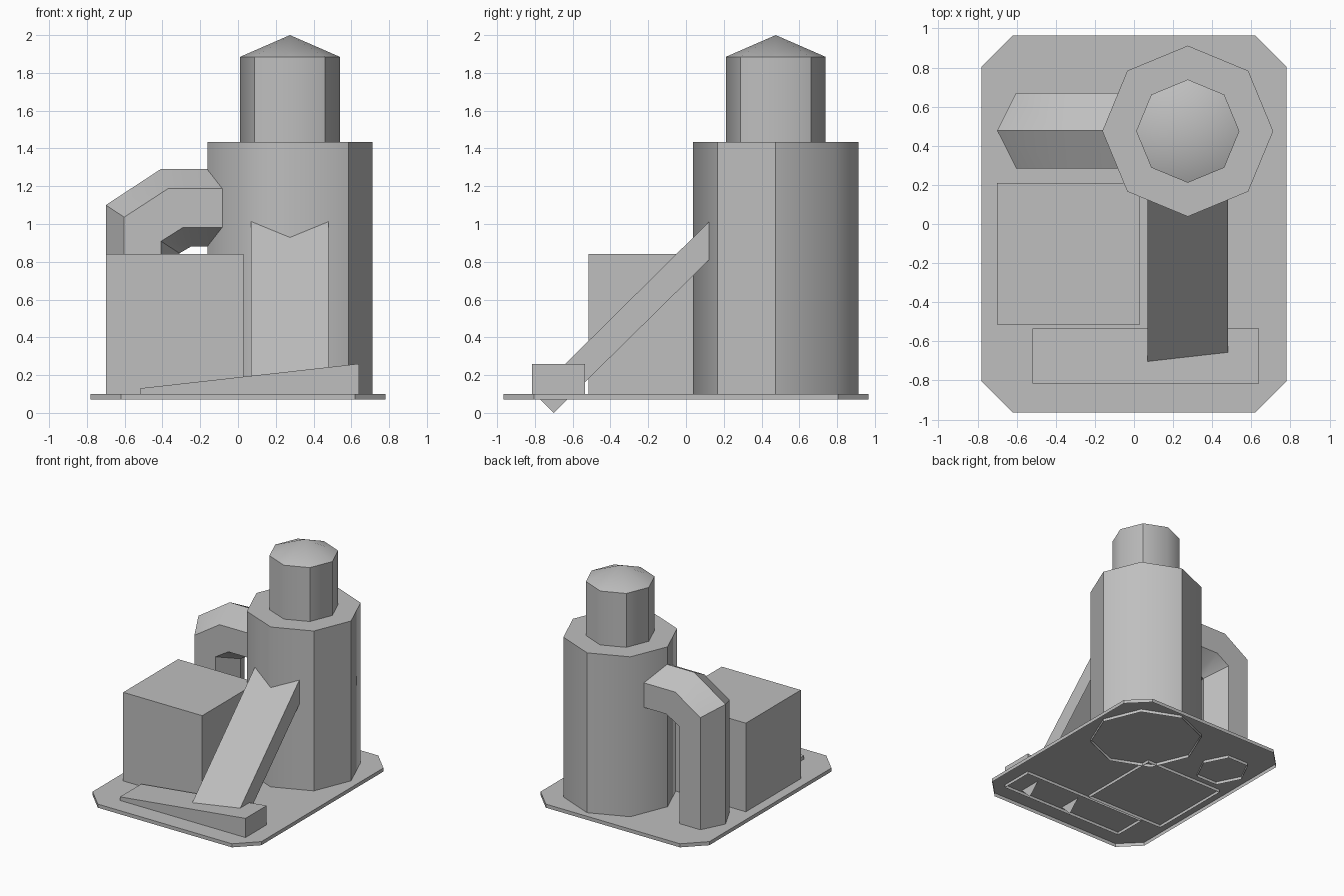
import bpy, bmesh, math

cube = bpy.data.objects.get("Cube")
if cube:
    bpy.data.objects.remove(cube, do_unlink=True)

GREY = (0.52, 0.52, 0.52, 1.0)
grey = bpy.data.materials.new("plain_grey")
grey.use_nodes = True
grey.diffuse_color = GREY
grey.node_tree.nodes["Principled BSDF"].inputs["Base Color"].default_value = GREY

FOOT = 0.075  # open lower end of the parts, inside the plate


def loft(name, rings, closed=True, cap=True, peak=0.0, is_smooth=None):
    """Skin rings of points into a shell; cap the last one, optionally as a cone.
    is_smooth(edge) picks the edges that are shaded softly."""
    bm = bmesh.new()
    rows = [[bm.verts.new(p) for p in ring] for ring in rings]
    count = len(rows[0])
    for low, high in zip(rows, rows[1:]):
        for i in range(count if closed else count - 1):
            j = (i + 1) % count
            bm.faces.new((low[i], low[j], high[j], high[i]))
    if cap:
        top = bm.faces.new(rows[-1])
        if peak:
            tip = bmesh.ops.poke(bm, faces=[top])["verts"][0]
            tip.co.z += peak
    bm.normal_update()
    if is_smooth:
        for f in bm.faces:
            f.smooth = True
        for e in bm.edges:
            e.smooth = bool(is_smooth(e))
    mesh = bpy.data.meshes.new(name)
    bm.to_mesh(mesh)
    bm.free()
    mesh.materials.append(grey)
    obj = bpy.data.objects.new(name, mesh)
    bpy.context.collection.objects.link(obj)
    return obj


def rect(x0, x1, y0, y1, z0, z1):
    """Rectangle with height z0 on its low-x side and z1 on its high-x side."""
    return [(x0, y0, z0), (x1, y0, z1), (x1, y1, z1), (x0, y1, z0)]


CX, CY = 0.275, 0.475


def octagon(radius, z):
    return [(CX + radius * math.cos(k * math.pi / 4),
             CY + radius * math.sin(k * math.pi / 4), z) for k in range(8)]


def soft_corners(corners, eave):
    """Soften the chosen upright corners and every cone edge above the eave."""
    def rule(e):
        a, b = (v.co for v in e.verts)
        if max(a.z, b.z) > eave + 0.01:
            return True
        if abs(a.z - b.z) < 0.01:
            return False
        k = round(math.atan2(a.y - CY, a.x - CX) / (math.pi / 4)) % 8
        return k in corners
    return rule


# Base plate: chamfered skirt, open underneath
W, D, C = 0.78, 0.965, 0.16
outline = [(-W + C, -D), (W - C, -D), (W, -D + C), (W, D - C),
           (W - C, D), (-W + C, D), (-W, D - C), (-W, -D + C)]
loft("base_plate", [[(x, y, z) for x, y in outline] for z in (0.07, 0.1)])

# Tower and its capped upper drum
loft("tower", [octagon(0.437, FOOT), octagon(0.437, 1.435)],
     is_smooth=soft_corners({1, 3, 5, 6}, 1.435))
loft("upper_drum", [octagon(0.264, 1.43), octagon(0.264, 1.885)], peak=0.115,
     is_smooth=soft_corners({0, 2, 4, 6}, 1.885))

# Square building
loft("block", [rect(-0.7, 0.03, -0.515, 0.21, z, z) for z in (FOOT, 0.84)])

# Sloped tray in front
tray = (-0.52, 0.64, -0.815, -0.535)
loft("front_tray", [rect(*tray, FOOT, FOOT), rect(*tray, 0.13, 0.26)])

# Chute: roof and side walls running down from the tower
LEFT, RIGHT = 0.07, 0.48


def chute_section(low, high):
    return [(LEFT, *low), (LEFT, *high), (RIGHT, *high), (RIGHT, *low)]


loft("chute", [chute_section((-0.70, 0.0), (-0.80, 0.10)),
               chute_section((0.30, 0.985), (0.30, 1.188))],
     closed=False, cap=False)


# Six-sided elbow pipe from the plate into the tower
def pipe_ring(outer, inner):
    ring = []
    for t, side in ((0, 0), (.25, -1), (.75, -1), (1, 0), (.75, 1), (.25, 1)):
        x, z = (a + (b - a) * t for a, b in zip(outer, inner))
        ring.append((x, 0.478 + 0.193 * side, z))
    return ring


loft("elbow_pipe", [pipe_ring((-0.70, FOOT), (-0.31, FOOT)),
                    pipe_ring((-0.70, 1.10), (-0.31, 0.845)),
                    pipe_ring((-0.41, 1.29), (-0.25, 0.88)),
                    pipe_ring((0.05, 1.29), (0.05, 0.88))],
     cap=False,
     is_smooth=lambda e: len(e.link_faces) == 2
     and e.calc_face_angle() < math.radians(40))
